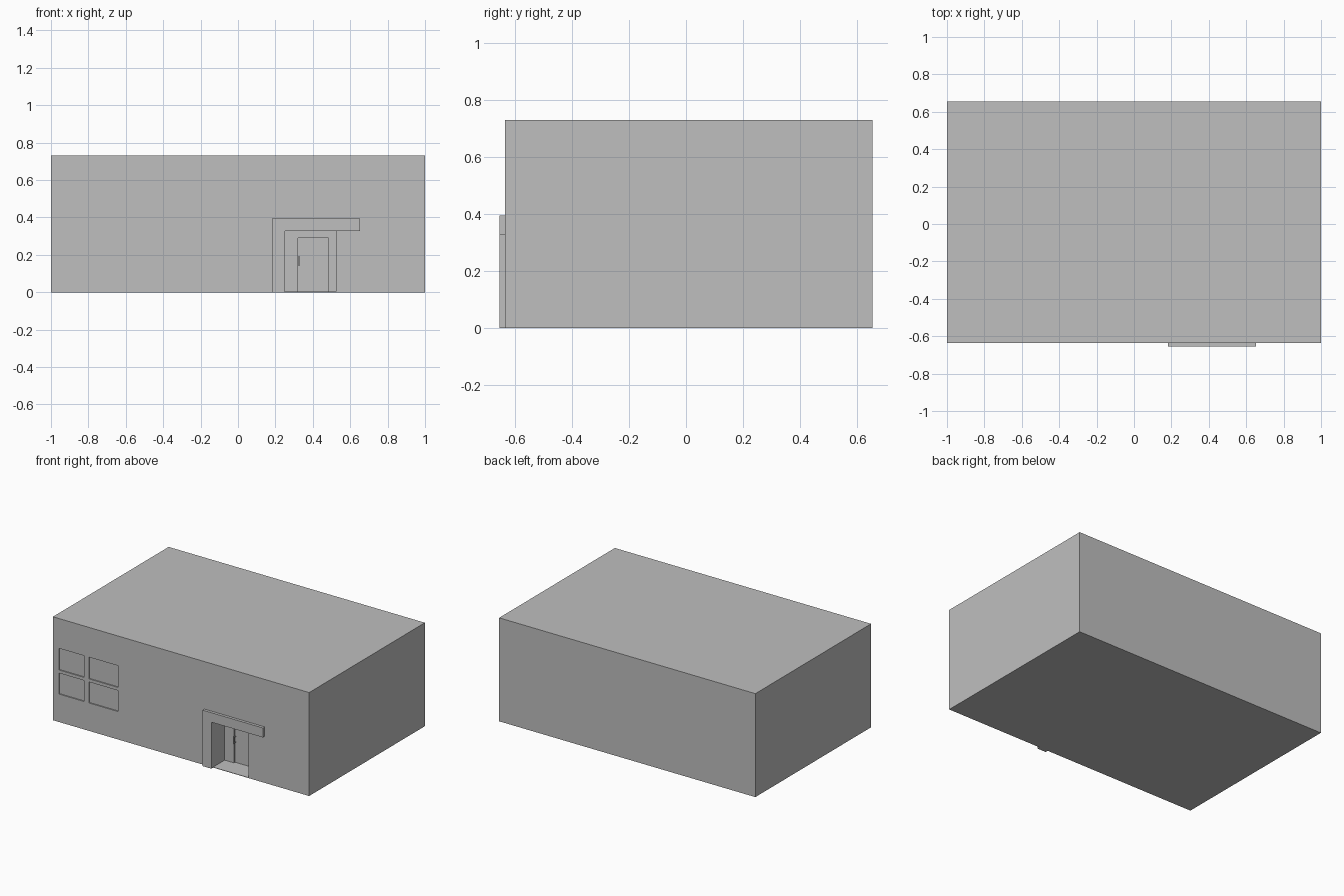
import bpy
import bmesh

cube = bpy.data.objects.get("Cube")
if cube:
    bpy.data.objects.remove(cube, do_unlink=True)

grey = bpy.data.materials.new("plain grey")
grey.use_nodes = True
GREY = (0.52, 0.52, 0.52, 1)
grey.diffuse_color = GREY
grey.node_tree.nodes["Principled BSDF"].inputs["Base Color"].default_value = GREY


def finish(name, bm):
    bmesh.ops.recalc_face_normals(bm, faces=bm.faces)
    mesh = bpy.data.meshes.new(name)
    bm.to_mesh(mesh)
    bm.free()
    mesh.materials.append(grey)
    obj = bpy.data.objects.new(name, mesh)
    bpy.context.collection.objects.link(obj)
    return obj


def extrude_outline(name, outline, front, back):
    """Extrude an outline in the x-z plane from front to back."""
    bm = bmesh.new()
    face = bm.faces.new([bm.verts.new((x, front, z)) for x, z in outline])
    grown = bmesh.ops.extrude_face_region(bm, geom=[face])["geom"]
    verts = [v for v in grown if isinstance(v, bmesh.types.BMVert)]
    bmesh.ops.translate(bm, verts=verts, vec=(0, back - front, 0))
    return finish(name, bm)


def box(name, x, y, z):
    outline = [(x[0], z[0]), (x[1], z[0]), (x[1], z[1]), (x[0], z[1])]
    return extrude_outline(name, outline, *y)


def cut(target, x, y, z):
    """Carve a box-shaped recess out of the target."""
    cutter = box("cutter", x, y, z)
    cutter.hide_render = True
    mod = target.modifiers.new("recess", 'BOOLEAN')
    mod.operation = 'DIFFERENCE'
    mod.solver = 'EXACT'
    mod.object = cutter
    bpy.context.view_layer.objects.active = target
    bpy.ops.object.modifier_apply(modifier=mod.name)
    bpy.data.objects.remove(cutter, do_unlink=True)


WALL = -0.635      # front wall
ENTRY = -0.505     # back of the entrance recess
FRONT = -0.655     # front of the portal

# Main block with its entrance and door recesses
building = box("building", (-1, 1), (WALL, 0.655), (0, 0.73))
cut(building, (0.25, 0.525), (WALL - 0.1, ENTRY), (0.003, 0.33))
cut(building, (0.322, 0.483), (ENTRY - 0.02, ENTRY + 0.012), (0.003, 0.29))

# Shallow window panes, two columns by two rows
for x in ((-0.953, -0.758), (-0.719, -0.492)):
    for z in ((0.197, 0.345), (0.367, 0.52)):
        cut(building, x, (WALL - 0.1, WALL + 0.008), z)

# Portal: one leg and an overhanging canopy in a single piece
extrude_outline("entrance_portal",
                [(0.183, 0), (0.25, 0), (0.25, 0.328), (0.653, 0.328),
                 (0.653, 0.395), (0.183, 0.395)], FRONT, WALL + 0.002)

# Door handle: a grip on two short mounts
box("door_handle", (0.324, 0.329), (ENTRY - 0.012, ENTRY - 0.006), (0.14, 0.195))
for z in (0.145, 0.185):
    box("handle_mount", (0.324, 0.329), (ENTRY - 0.006, ENTRY + 0.013), (z, z + 0.005))
